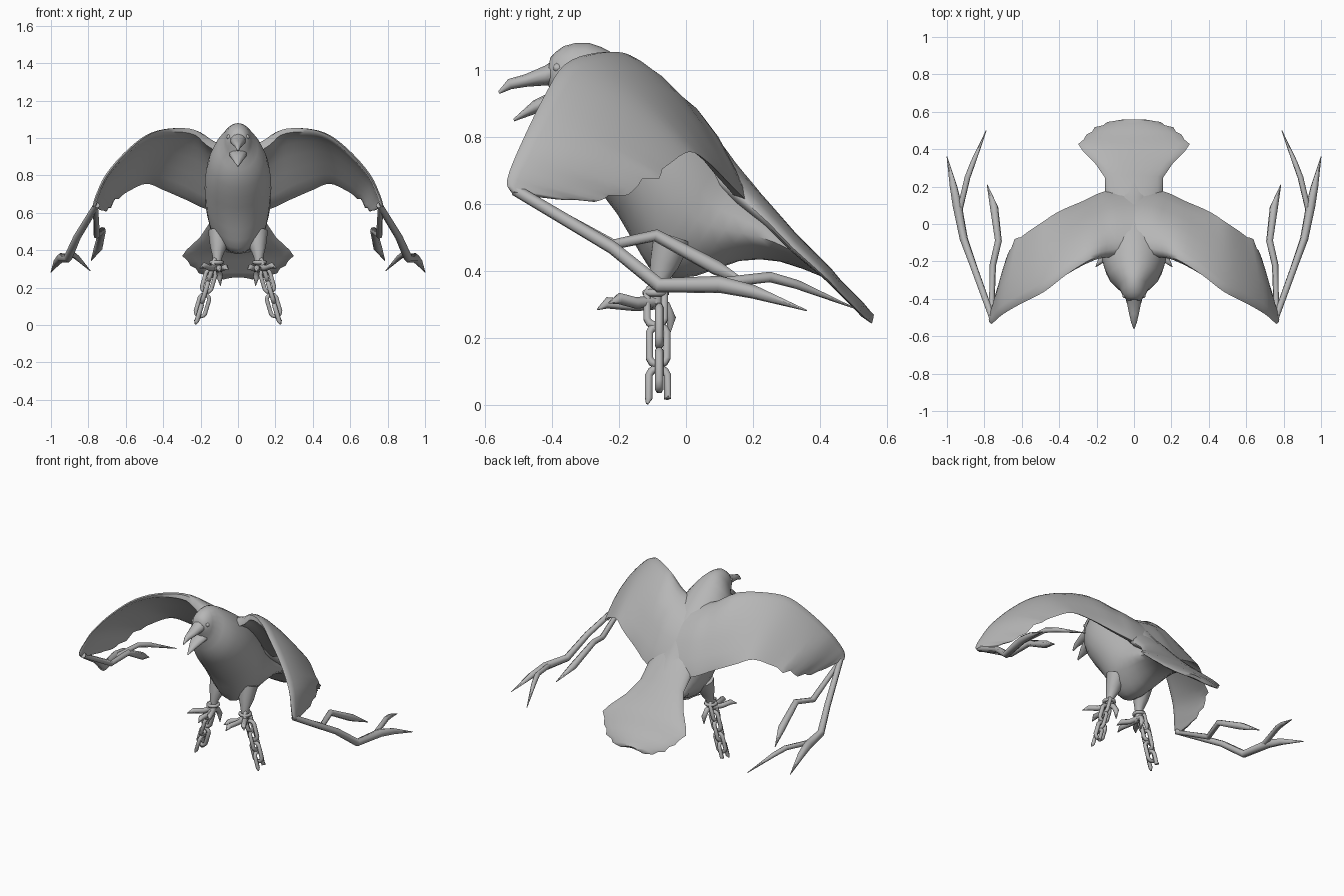
import bpy, bmesh, math
from mathutils import Vector as V

if "Cube" in bpy.data.objects:
    bpy.data.objects.remove(bpy.data.objects["Cube"])

grey = bpy.data.materials.new("stone_grey")
grey.diffuse_color = (0.47, 0.47, 0.47, 1)
grey.use_nodes = True
grey.node_tree.nodes["Principled BSDF"].inputs["Base Color"].default_value = grey.diffuse_color


def catmull(rows, n):
    """Smoothly subdivide a list of equal-length tuples, n steps per span."""
    out = []
    for i in range(len(rows) - 1):
        p1, p2 = rows[i], rows[i + 1]
        p0, p3 = rows[max(i - 1, 0)], rows[min(i + 2, len(rows) - 1)]
        for k in range(n):
            t = k / n
            out.append(tuple(
                0.5 * (2 * b + (c - a) * t + (2 * a - 5 * b + 4 * c - d) * t * t
                       + (3 * b - a - 3 * c + d) * t ** 3)
                for a, b, c, d in zip(p0, p1, p2, p3)))
    return out + [tuple(rows[-1])]


def loft(name, rings, mirror=False, closed=False, angle=65):
    """Skin a list of rings that all have the same point count."""
    bm = bmesh.new()
    vs = [[bm.verts.new(p) for p in r] for r in rings]
    m = len(vs[0])
    for i in range(len(vs) if closed else len(vs) - 1):
        a, b = vs[i], vs[(i + 1) % len(vs)]
        for j in range(m):
            k = (j + 1) % m
            bm.faces.new((a[j], a[k], b[k], b[j]))
    if not closed:
        bm.faces.new(vs[0])
        bm.faces.new(vs[-1])
    bmesh.ops.recalc_face_normals(bm, faces=bm.faces)
    me = bpy.data.meshes.new(name)
    bm.to_mesh(me)
    bm.free()
    me.materials.append(grey)
    ob = bpy.data.objects.new(name, me)
    bpy.context.collection.objects.link(ob)
    bpy.ops.object.select_all(action='DESELECT')
    ob.select_set(True)
    bpy.context.view_layer.objects.active = ob
    bpy.ops.object.shade_smooth_by_angle(angle=math.radians(angle))
    if mirror:
        ob.modifiers.new("mirror", 'MIRROR').use_mirror_merge = False
    return ob


def ovals(rows, seg=20, sag=0.0):
    """Oval rings from (top y, top z, bottom y, bottom z, half width, keel)."""
    rings = []
    for ty, tz, by, bz, w, *keel in rows:
        e = keel[0] if keel else 0
        ring = []
        for j in range(seg):
            a = 2 * math.pi * j / seg
            s, c = math.sin(a), math.cos(a)
            ring.append((w * s * (1 + e * min(c, 0)), (ty + by) / 2 + (ty - by) / 2 * c,
                         (tz + bz) / 2 + (tz - bz) / 2 * c - sag * s * s))
        rings.append(ring)
    return rings


def tube(name, pts, radii, seg=6, ref=(1, 0, 0), closed=False, mirror=True):
    pts, ref, n, rings = [V(p) for p in pts], V(ref), len(pts), []
    for i, p in enumerate(pts):
        if closed:
            t = pts[(i + 1) % n] - pts[i - 1]
        else:
            t = pts[min(i + 1, n - 1)] - pts[max(i - 1, 0)]
        t.normalize()
        a = (ref - t * ref.dot(t)).normalized()
        b = t.cross(a)
        r = radii[i] if isinstance(radii, (list, tuple)) else radii
        rings.append([p + (a * math.cos(q) + b * math.sin(q)) * r
                      for q in (2 * math.pi * j / seg for j in range(seg))])
    return loft(name, rings, mirror, closed)


# body from face to rump
body = [(-.405, 1.035, -.415, .965, .032, 0), (-.365, 1.07, -.40, .925, .06, 0),
        (-.29, 1.08, -.385, .87, .08, 0), (-.21, 1.045, -.355, .78, .135, 0),
        (-.10, .975, -.29, .68, .17, 0), (0, .895, -.205, .57, .178, 0),
        (.09, .80, -.135, .45, .172, .1), (.15, .72, -.08, .385, .157, .2),
        (.20, .66, .03, .385, .15, .35), (.27, .575, .16, .43, .145, .45),
        (.34, .50, .28, .428, .14, .4), (.43, .41, .40, .385, .12, .2)]
loft("body", ovals(catmull(body, 2)))

# fanned tail with feather steps at the rim
tail = [(.10, .76, .06, .66, .12), (.18, .68, .14, .60, .155),
        (.26, .59, .235, .53, .155), (.33, .51, .31, .46, .205),
        (.40, .44, .385, .40, .275), (.435, .405, .42, .37, .298),
        (.46, .375, .445, .345, .268), (.485, .35, .47, .32, .255),
        (.50, .335, .485, .305, .225), (.525, .31, .51, .28, .21),
        (.535, .298, .52, .27, .165), (.55, .28, .538, .26, .145),
        (.56, .27, .548, .255, .08)]
loft("tail", ovals(tail, 20, 0.018), angle=60)

# open beak
loft("upper_beak", ovals([(-.37, 1.045, -.37, .955, .045), (-.42, 1.012, -.42, .953, .04),
                          (-.48, .986, -.475, .949, .028), (-.53, .972, -.52, .942, .016),
                          (-.56, .935, -.555, .928, .004)], 10))
loft("lower_beak", ovals([(-.36, .95, -.35, .89, .05), (-.41, .93, -.40, .888, .046),
                          (-.455, .908, -.45, .868, .03),
                          (-.515, .853, -.512, .846, .004)], 10))

# eyes
tube("eye", [(.035, -.37, 1.005), (.05, -.385, 1.005), (.058, -.392, 1.005)],
     [.018, .015, .005], 8, ref=(0, 0, 1))

# wings: leading edge xyz, trailing edge xyz, camber, thickness
wing = [(0, -.15, .93, 0, .19, .60, .075, .10),
        (.13, -.165, .975, .155, .175, .615, .075, .10),
        (.23, -.19, 1.043, .28, .12, .67, .045, .07),
        (.36, -.27, 1.05, .40, .068, .722, .033, .035),
        (.48, -.362, 1.015, .49, .01, .755, .028, .022),
        (.60, -.424, .918, .585, -.055, .715, .025, .018),
        (.70, -.482, .80, .655, -.12, .67, .022, .016),
        (.75, -.525, .70, .69, -.22, .622, .014, .015),
        (.766, -.533, .655, .718, -.32, .61, .008, .015),
        (.77, -.515, .632, .75, -.43, .622, .004, .015)]
rows = catmull(wing, 4)
chord_steps = [.03, .1, .22, .4, .6, .8, .93]
rings = []
for k, r in enumerate(rows):
    le, te, camber, thick = V(r[:3]), V(r[3:6]), r[6], r[7]
    nxt, prv = rows[min(k + 1, len(rows) - 1)], rows[max(k - 1, 0)]
    chord = te - le
    normal = (V(nxt[:3]) - V(prv[:3])).cross(chord).normalized()
    if k >= 22:                                   # flight feather tips
        te += chord.normalized() * (-.012, .002, .012, .022)[k % 4]
        chord = te - le
    bulge = [camber * math.sin(math.pi * t ** .75) for t in chord_steps]
    half = [thick * .5 * math.sqrt(1 - t) for t in chord_steps]
    top = [le + chord * t + normal * (b + min(h, .008)) for t, b, h in zip(chord_steps, bulge, half)]
    low = [le + chord * t + normal * (b - h * min(2, .9 + t * 2) - .003)
           for t, b, h in zip(chord_steps, bulge, half)]
    rings.append([le] + top + [te] + low[::-1])
loft("wing", rings, mirror=True, angle=60)

# bare branches trailing from the wing tips
tube("main_branch", [(.755, -.51, .642), (.86, -.22, .47), (.91, -.08, .357),
                     (.945, .10, .36), (.965, .2, .338), (1.0, .36, .282)],
     [.018, .02, .023, .026, .021, .002], 6, ref=(1, 0, .3))
tube("branch_fork", [(.935, .06, .36), (.89, .25, .382), (.86, .33, .36), (.79, .50, .29)],
     [.016, .016, .014, .002], 6, ref=(1, 0, .3))
tube("inner_branch", [(.762, -.51, .64), (.755, -.22, .478), (.725, -.09, .506),
                      (.748, .09, .41), (.785, .21, .345)],
     [.014, .018, .019, .023, .002], 6, ref=(1, 0, .3))

# legs and feet
tube("leg", [(.10, -.04, .50), (.105, -.065, .42), (.11, -.085, .365), (.115, -.09, .30)],
     [.06, .045, .026, .022], 10)
toes = [("front_toe", [(.113, -.08, .305), (.105, -.15, .297), (.10, -.235, .305), (.098, -.265, .285)]),
        ("outer_toe", [(.115, -.085, .31), (.15, -.15, .305), (.18, -.20, .318), (.205, -.23, .305)]),
        ("inner_toe", [(.112, -.085, .31), (.09, -.14, .30), (.068, -.19, .31), (.052, -.22, .295)]),
        ("back_toe", [(.113, -.10, .31), (.105, -.06, .295), (.098, -.045, .26), (.094, -.05, .21)])]
for name, path in toes:
    tube(name, path, [.019, .017, .017, .002], 6,
         ref=(0, .2, 1) if name != "back_toe" else (1, 0, 0))


# shackle and hanging chain, last link broken open
def link_path(c, wide, half_len, half_w, lean, start=0, stop=12):
    side = V((0, 1, 0)) if wide else V((1, 0, .3)).normalized()
    along = V((lean, 0, -1)).normalized()
    pts = []
    for j in range(start, stop):
        a = 2 * math.pi * (j + .5) / 12
        straight = (half_len - half_w) * (1 if math.cos(a) > 0 else -1)
        pts.append(V(c) + along * (straight + half_w * math.cos(a)) + side * half_w * math.sin(a))
    return pts, side.cross(along)


ring = [(.115 + .03 * math.cos(a), -.09 + .03 * math.sin(a), .335)
        for a in (math.pi * j / 6 for j in range(12))]
tube("shackle", ring, .011, 6, ref=(0, 0, 1), closed=True)
links = [(.14, -.09, .295), (.157, -.08, .235), (.175, -.083, .178), (.19, -.08, .105)]
for i, c in enumerate(links):
    pts, ref = link_path(c, i % 2 == 0, .060, .027, .3)
    tube("chain_link_%d" % (i + 1), pts, .0125, 6, ref=ref, closed=True)
pts, ref = link_path((.21, -.083, .055), True, .057, .029, .3, 2, 10)
pts = [V((.232, -.048, .025))] + pts + [V((.228, -.116, .004))]
tube("broken_link", pts, [.004] + [.0125] * 8 + [.004], 6, ref=ref)
